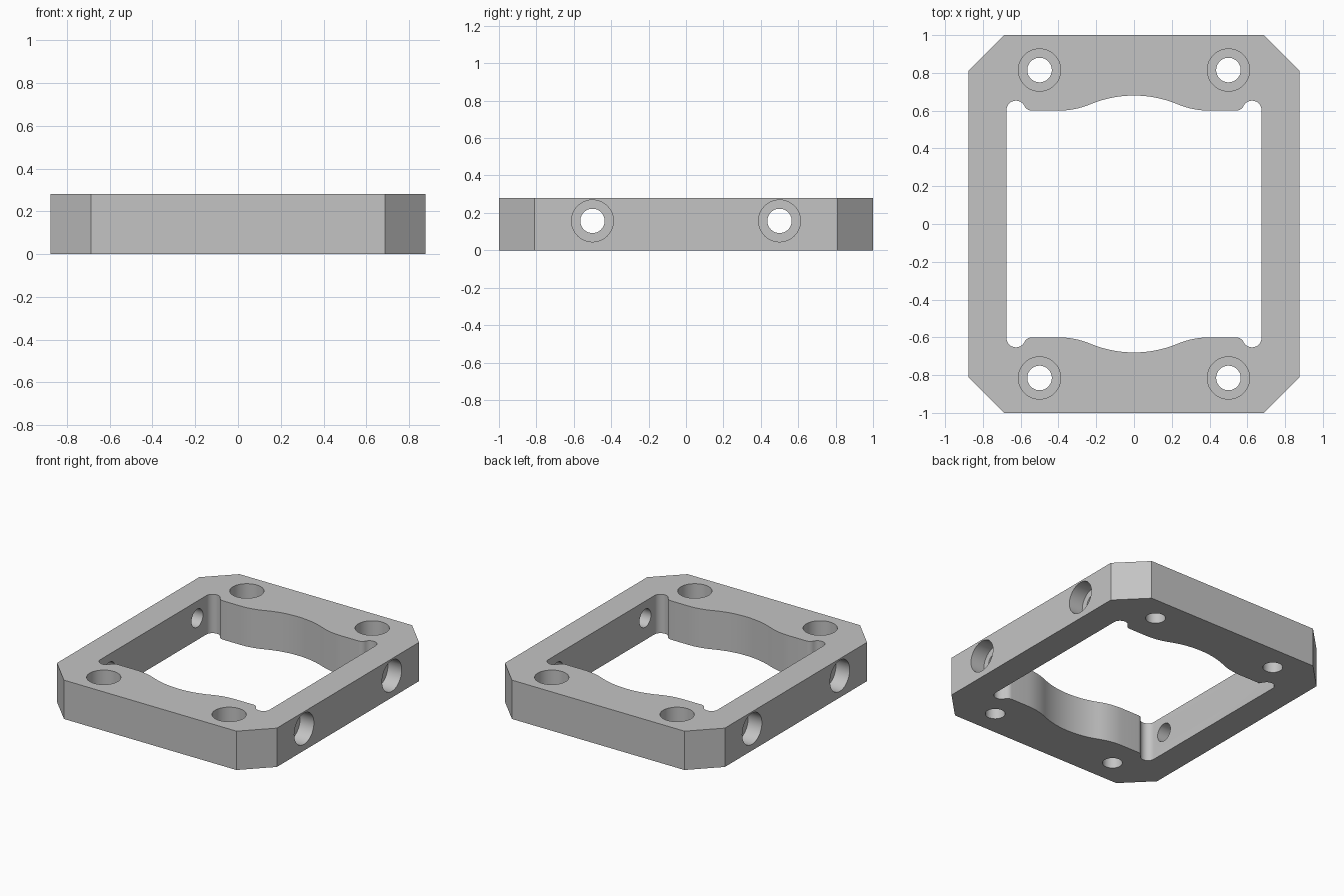
import bpy
import bmesh
from math import sin, cos, pi, atan2
from mathutils import Matrix

default = bpy.data.objects.get("Cube")
if default:
    bpy.data.objects.remove(default, do_unlink=True)

HEIGHT = 0.28
metal = bpy.data.materials.new("light_grey_metal")
metal.use_nodes = True
grey = (0.55, 0.55, 0.55, 1)
metal.diffuse_color = grey
metal.node_tree.nodes["Principled BSDF"].inputs["Base Color"].default_value = grey


def make_object(name, bm):
    bmesh.ops.recalc_face_normals(bm, faces=bm.faces)
    mesh = bpy.data.meshes.new(name)
    bm.to_mesh(mesh)
    bm.free()
    mesh.materials.append(metal)
    obj = bpy.data.objects.new(name, mesh)
    bpy.context.collection.objects.link(obj)
    return obj


def prism(name, outline, z0, z1):
    bm = bmesh.new()
    face = bm.faces.new([bm.verts.new((x, y, z0)) for x, y in outline])
    top = bmesh.ops.extrude_face_region(bm, geom=[face])["geom"]
    verts = [v for v in top if isinstance(v, bmesh.types.BMVert)]
    bmesh.ops.translate(bm, verts=verts, vec=(0, 0, z1 - z0))
    return make_object(name, bm)


def arc(cx, cy, r, a0, a1, n):
    return [(cx + r * cos(a0 + (a1 - a0) * i / n),
             cy + r * sin(a0 + (a1 - a0) * i / n)) for i in range(n + 1)]


def mirror_quarter(q):
    """Close a quarter outline running from the right side to the top."""
    half = q + [(-x, y) for x, y in reversed(q) if x > 1e-5]
    return half + [(-x, -y) for x, y in half]


# Opening: corner relief, flared lip, flat land and shallow central bow
relief_x, relief_y, relief_r = 0.625, 0.603, 0.05
lip_x, lip_r, land = 0.54, 0.0447, 0.6
lip_angle = atan2(land + lip_r - relief_y, lip_x - relief_x)
bow_x, bow_rise, bow_r = 0.4, 0.08, 0.6
blend_r = (bow_x ** 2 + bow_rise ** 2) / (2 * bow_rise) - bow_r
bow_y = land + bow_rise - bow_r
bow_angle = atan2(land + blend_r - bow_y, bow_x)

quarter = arc(relief_x, relief_y, relief_r, 0, lip_angle, 14)
quarter += arc(lip_x, land + lip_r, lip_r, lip_angle - pi, -pi / 2, 8)[::1][1:] \
    if lip_angle - pi > -pi / 2 else \
    arc(lip_x, land + lip_r, lip_r, lip_angle + pi, 1.5 * pi, 8)[1:]
quarter += arc(bow_x, land + blend_r, blend_r, -pi / 2, bow_angle - pi, 10)
quarter += arc(0, bow_y, bow_r, bow_angle, pi / 2, 14)[1:]

# Frame block with chamfered corners
frame = prism("mounting_frame", mirror_quarter([(0.877, 0.81), (0.688, 1.0)]), 0, HEIGHT)
cutters = [prism("opening_cutter", mirror_quarter(quarter), -0.1, HEIGHT + 0.1)]


def bolt_hole(name, matrix, depth):
    """Counterbored hole: local z points out of the surface."""
    for part, radius, low in (("bore", 0.065, -0.4), ("counterbore", 0.112, -depth)):
        bm = bmesh.new()
        bmesh.ops.create_cone(bm, cap_ends=True, segments=48, radius1=radius,
                              radius2=radius, depth=0.1 - low,
                              matrix=matrix @ Matrix.Translation((0, 0, (0.1 + low) / 2)))
        cutters.append(make_object(name + "_" + part, bm))


# Vertical bolt holes through the end bars, horizontal ones through the side bars
for sx in (-1, 1):
    for sy in (-1, 1):
        bolt_hole("end_hole", Matrix.Translation((sx * 0.5, sy * 0.815, HEIGHT)), 0.14)
        bolt_hole("side_hole", Matrix.Translation((sx * 0.877, sy * 0.5, 0.157))
                  @ Matrix.Rotation(sx * pi / 2, 4, "Y"), 0.11)

for cutter in cutters:
    mod = frame.modifiers.new(cutter.name, "BOOLEAN")
    mod.operation = "DIFFERENCE"
    mod.solver = "EXACT"
    mod.object = cutter

# Bake the cuts and remove the cutters
depsgraph = bpy.context.evaluated_depsgraph_get()
baked = bpy.data.meshes.new_from_object(frame.evaluated_get(depsgraph))
frame.modifiers.clear()
frame.data = baked
for cutter in cutters:
    bpy.data.objects.remove(cutter, do_unlink=True)

# Smooth curved walls, crisp machined edges
bpy.ops.object.select_all(action="DESELECT")
frame.select_set(True)
bpy.context.view_layer.objects.active = frame
bpy.ops.object.shade_smooth_by_angle(angle=pi / 6)
